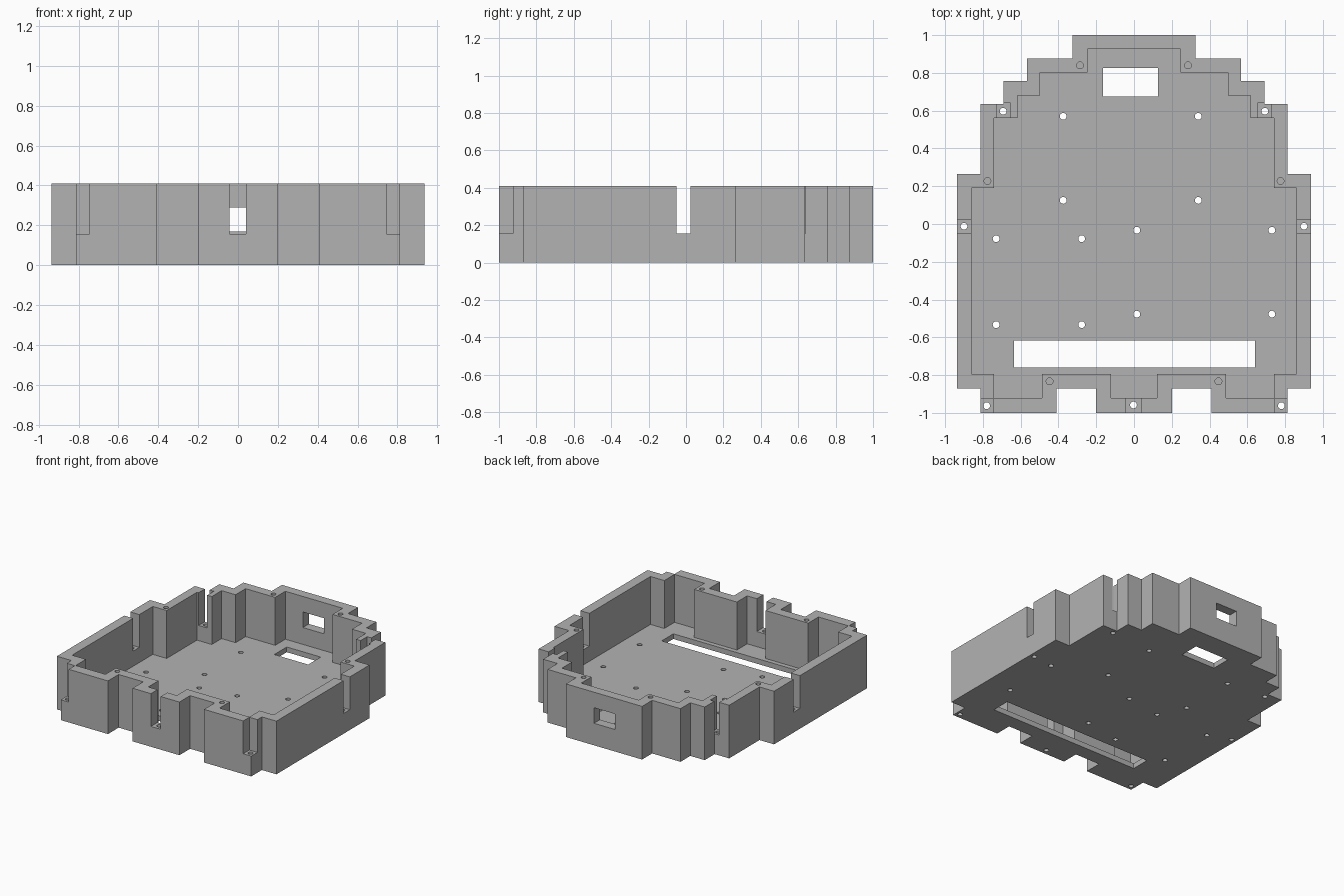
import bpy, bmesh

if "Cube" in bpy.data.objects:
    bpy.data.objects.remove(bpy.data.objects["Cube"], do_unlink=True)

HEIGHT, FLOOR, LEDGE = 0.41, 0.04, 0.157
HOLE_R = 0.018

grey = bpy.data.materials.new("light grey plastic")
grey.use_nodes = True
grey.diffuse_color = (0.45, 0.45, 0.45, 1)
grey.node_tree.nodes["Principled BSDF"].inputs["Base Color"].default_value = grey.diffuse_color


def finish(bm, name):
    bmesh.ops.recalc_face_normals(bm, faces=bm.faces)
    mesh = bpy.data.meshes.new(name)
    bm.to_mesh(mesh)
    bm.free()
    mesh.materials.append(grey)
    obj = bpy.data.objects.new(name, mesh)
    bpy.context.collection.objects.link(obj)
    return obj


def prism(name, half, z0, z1):
    """Extrude a profile given by its +x half, mirrored across x = 0."""
    points = half + [(-x, y) for x, y in reversed(half)]
    bm = bmesh.new()
    face = bm.faces.new([bm.verts.new((x, y, z0)) for x, y in points])
    top = bmesh.ops.extrude_face_region(bm, geom=[face])["geom"]
    verts = [v for v in top if isinstance(v, bmesh.types.BMVert)]
    bmesh.ops.translate(bm, verts=verts, vec=(0, 0, z1 - z0))
    return finish(bm, name)


def box(x0, x1, y0, y1, z0, z1):
    bm = bmesh.new()
    bmesh.ops.create_cube(bm, size=1)
    bmesh.ops.scale(bm, verts=bm.verts, vec=(x1 - x0, y1 - y0, z1 - z0))
    bmesh.ops.translate(bm, verts=bm.verts,
                        vec=((x0 + x1) / 2, (y0 + y1) / 2, (z0 + z1) / 2))
    return finish(bm, "box_cutter")


def drill(x, y, z0, z1):
    bm = bmesh.new()
    bmesh.ops.create_cone(bm, cap_ends=True, segments=24, radius1=HOLE_R,
                          radius2=HOLE_R, depth=z1 - z0)
    bmesh.ops.translate(bm, verts=bm.verts, vec=(x, y, (z0 + z1) / 2))
    return finish(bm, "hole_cutter")


def cut(target, cutter):
    mod = target.modifiers.new("cut", "BOOLEAN")
    mod.operation = "DIFFERENCE"
    mod.solver = "EXACT"
    mod.object = cutter
    cutter.hide_render = True
    bpy.context.view_layer.objects.active = target
    bpy.ops.object.modifier_apply(modifier=mod.name)
    bpy.data.objects.remove(cutter, do_unlink=True)


# Stepped outer shell
case = prism("open_case", [
    (0.2, -1), (0.2, -0.87), (0.41, -0.87), (0.41, -1), (0.813, -1),
    (0.813, -0.87), (0.937, -0.87), (0.937, 0.265), (0.813, 0.265),
    (0.813, 0.635), (0.69, 0.635), (0.69, 0.757), (0.567, 0.757),
    (0.567, 0.877), (0.325, 0.877), (0.325, 1)], 0, HEIGHT)

# Stepped cavity
cut(case, prism("cavity", [
    (0.122, -0.92), (0.122, -0.795), (0.487, -0.795), (0.487, -0.92),
    (0.742, -0.92), (0.742, -0.795), (0.86, -0.795), (0.86, 0.19),
    (0.742, 0.19), (0.742, 0.56), (0.616, 0.56), (0.616, 0.68),
    (0.497, 0.68), (0.497, 0.803), (0.245, 0.803), (0.245, 0.927)],
    FLOOR, HEIGHT + 0.1))

# Wall notches with ledges: front, sides, rear steps, front corners
top = HEIGHT + 0.1
cut(case, box(-0.043, 0.04, -1.1, -0.85, LEDGE, top))
for s in (-1, 1):
    for x0, x1, y0, y1 in ((0.8, 1.1, -0.05, 0.025),
                           (0.655, 0.728, 0.5, 0.64),
                           (0.745, 0.9, -1.1, -0.925)):
        xs = sorted((s * x0, s * x1))
        cut(case, box(*xs, y0, y1, LEDGE, top))

# Rear wall window and floor openings
cut(case, box(-0.095, 0.085, 0.85, 1.1, 0.17, 0.29))
cut(case, box(-0.163, 0.127, 0.675, 0.827, -0.1, 0.1))
cut(case, box(-0.635, 0.64, -0.76, -0.617, -0.1, 0.1))

# Floor mounting holes, in four rectangular groups
for xs, ys in (((-0.375, 0.34), (0.57, 0.125)),
               ((0.015, 0.73), (-0.033, -0.477)),
               ((-0.73, -0.277), (-0.078, -0.533))):
    for x in xs:
        for y in ys:
            cut(case, drill(x, y, -0.1, 0.1))

# Through holes in the ledges and blind holes in the rim
cut(case, drill(-0.003, -0.958, -0.1, 0.3))
for s in (-1, 1):
    for x, y in ((0.9, -0.012), (0.78, -0.962), (0.693, 0.597)):
        cut(case, drill(s * x, y, -0.1, 0.3))
    for x, y in ((0.286, 0.84), (0.776, 0.228), (0.447, -0.833)):
        cut(case, drill(s * x, y, 0.2, top))

# Flat walls, smooth hole sides
bpy.ops.object.select_all(action="DESELECT")
case.select_set(True)
bpy.context.view_layer.objects.active = case
bpy.ops.object.shade_smooth_by_angle(angle=0.5)
